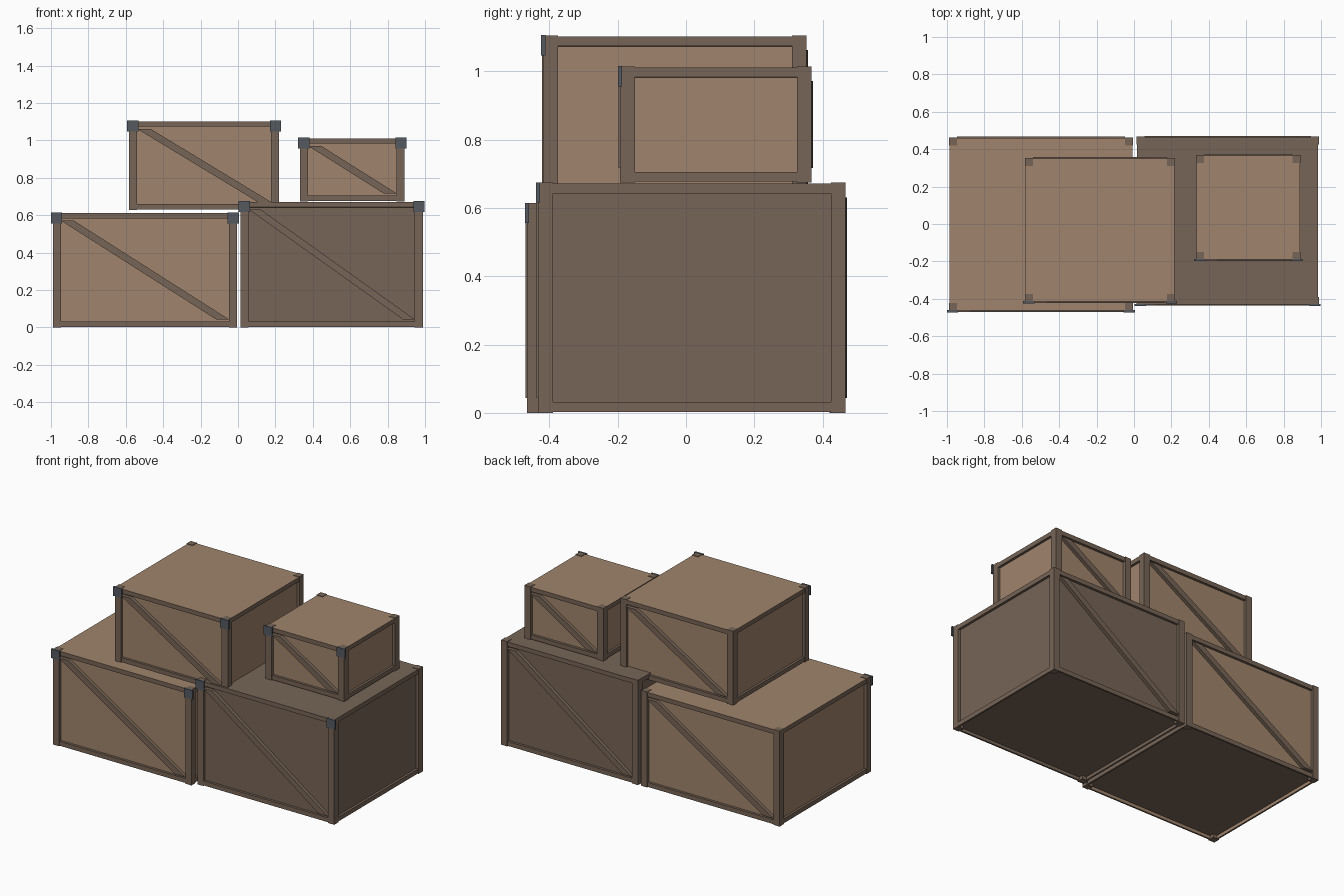
import bpy, bmesh, math
from mathutils import Matrix, Vector

if "Cube" in bpy.data.objects:
    bpy.data.objects.remove(bpy.data.objects["Cube"])


def material(name, rgb):
    m = bpy.data.materials.new(name)
    m.diffuse_color = (*rgb, 1.0)
    m.use_nodes = True
    m.node_tree.nodes["Principled BSDF"].inputs["Base Color"].default_value = m.diffuse_color
    return m


TAN = material("tan_board", (0.352, 0.231, 0.150))
BROWN = material("brown_timber", (0.184, 0.130, 0.095))
STEEL = material("grey_steel", (0.089, 0.102, 0.117))

BEAM = 0.043      # width of the frame members
RECESS = 0.015    # depth of the side panels
LIP = 0.003       # how far the corner posts stand proud


def finish(bm, name, mats):
    bmesh.ops.recalc_face_normals(bm, faces=bm.faces)
    mesh = bpy.data.meshes.new(name)
    bm.to_mesh(mesh)
    bm.free()
    for m in mats:
        mesh.materials.append(m)
    obj = bpy.data.objects.new(name, mesh)
    bpy.context.collection.objects.link(obj)
    return obj


def add_box(bm, lo, hi):
    lo, hi = Vector(lo), Vector(hi)
    mat = Matrix.Translation((lo + hi) / 2) @ Matrix.Diagonal((*(hi - lo), 1))
    bmesh.ops.create_cube(bm, size=1, matrix=mat)


def crate_body(name, lo, hi, board):
    # Box with recessed side panels and a shallow recess underneath
    bm = bmesh.new()
    add_box(bm, lo, hi)
    bm.normal_update()
    for f in list(bm.faces):
        n = f.normal.copy()
        if n.z > 0.5:
            f.material_index = 0
            continue
        f.material_index = 1
        under = n.z < -0.5
        bmesh.ops.inset_individual(bm, faces=[f], thickness=0.015 if under else BEAM - LIP)
        walls = bmesh.ops.inset_individual(bm, faces=[f], thickness=0.0005,
                                           depth=-0.02 if under else -RECESS)["faces"]
        for w in walls:
            w.material_index = 0 if under else 1
        f.material_index = 1 if under else 0
    return finish(bm, name, [board, BROWN])


def corner_posts(name, lo, hi):
    bm = bmesh.new()
    for x in (lo[0], hi[0] - BEAM):
        for y in (lo[1], hi[1] - BEAM):
            add_box(bm, (x, y, lo[2]), (x + BEAM, y + BEAM, hi[2]))
    return finish(bm, name, [BROWN])


def diagonal_braces(name, lo, hi):
    # Slanted board on the front, and the same turned half round on the back
    bm = bmesh.new()
    cx = (lo[0] + hi[0]) / 2
    cy = (lo[1] + hi[1]) / 2
    half_x = (hi[0] - lo[0]) / 2 - BEAM
    z0, z1 = lo[2] + BEAM, hi[2] - BEAM
    wide = 0.037 / math.sin(math.atan2(z1 - z0, 2 * half_x - 0.067))
    profile = [(-half_x, z1), (-half_x + wide, z1), (half_x, z0), (half_x - wide, z0)]
    outer = (hi[1] - lo[1]) / 2 + 0.004
    for s in (1, -1):
        rings = [[bm.verts.new((cx + s * x, cy - s * d, z)) for x, z in profile]
                 for d in (outer, outer - 0.028)]
        bm.faces.new(rings[0])
        bm.faces.new(rings[1][::-1])
        for i in range(4):
            j = (i + 1) % 4
            bm.faces.new((rings[0][i], rings[1][i], rings[1][j], rings[0][j]))
    return finish(bm, name, [BROWN])


def corner_brackets(name, lo, hi):
    # Steel plates on the two front upper corners
    bm = bmesh.new()
    for x in (lo[0] - 0.01, hi[0] - 0.05):
        add_box(bm, (x, lo[1] - 0.006, hi[2] - 0.058),
                (x + 0.06, lo[1] + 0.006, hi[2] + 0.001))
    return finish(bm, name, [STEEL])


def crate(name, lo, hi, board=TAN):
    inner_lo = [v + LIP for v in lo]
    inner_hi = [v - LIP for v in hi]
    crate_body(name + "_body", inner_lo, inner_hi, board)
    corner_posts(name + "_posts", lo, hi)
    diagonal_braces(name + "_braces", lo, hi)
    corner_brackets(name + "_brackets", lo, hi)


crate("lower_left_crate", (-0.99, -0.466, 0.0), (-0.005, 0.463, 0.614))
crate("lower_right_crate", (0.014, -0.433, 0.0), (0.988, 0.467, 0.674), BROWN)
crate("upper_left_crate", (-0.583, -0.418, 0.628), (0.22, 0.353, 1.105))
crate("upper_right_crate", (0.331, -0.193, 0.674), (0.891, 0.368, 1.014))
